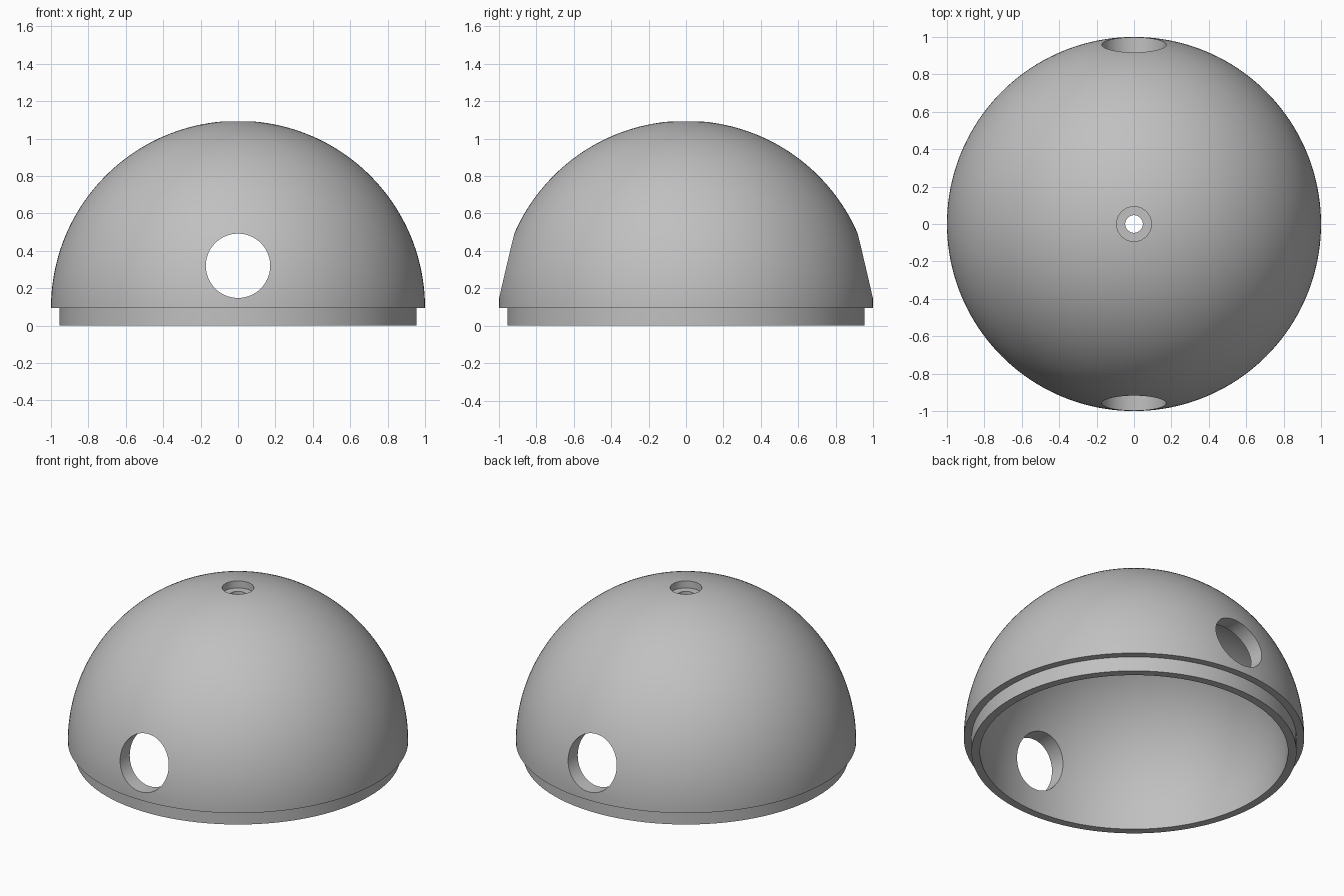
import bpy
import bmesh
from math import sin, cos, asin, pi, radians
from mathutils import Vector

default = bpy.data.objects.get("Cube")
if default:
    bpy.data.objects.remove(default, do_unlink=True)

SEGMENTS = 160
RINGS = 48
BASE = 0.095            # height of the step, centre of the dome
OUTER, INNER = 1.0, 0.905
LIP = 0.955
BORE, RECESS = 0.047, 0.093
RECESS_FLOOR = 1.045
PORT_RADIUS, PORT_Z = 0.172, 0.32


def arc(radius, stop_radius):
    """Quarter arc from the dome's equator up to the given distance from the axis."""
    end = pi / 2 - asin(stop_radius / radius)
    return [(radius * cos(end * i / RINGS), BASE + radius * sin(end * i / RINGS))
            for i in range(RINGS + 1)]


# Plain grey material
grey = bpy.data.materials.new("plain_grey")
colour = (0.53, 0.53, 0.53, 1)
grey.use_nodes = True
grey.diffuse_color = colour
grey.node_tree.nodes["Principled BSDF"].inputs["Base Color"].default_value = colour

# Hollow dome: closed wall section with lip, bore and recess, turned around z
section = [(INNER, 0), (LIP, 0), (LIP, BASE)]
section += arc(OUTER, RECESS)
section += [(RECESS, RECESS_FLOOR), (BORE, RECESS_FLOOR)]
section += reversed(arc(INNER, BORE))

bm = bmesh.new()
verts = [bm.verts.new((r, 0, z)) for r, z in section]
edges = [bm.edges.new((a, b)) for a, b in zip(verts, verts[1:] + verts[:1])]
bmesh.ops.spin(bm, geom=verts + edges, cent=Vector(), axis=(0, 0, 1),
               angle=2 * pi, steps=SEGMENTS, use_merge=True)
bmesh.ops.remove_doubles(bm, verts=bm.verts, dist=0.0001)
bmesh.ops.recalc_face_normals(bm, faces=bm.faces)
mesh = bpy.data.meshes.new("dome_shell")
bm.to_mesh(mesh)
bm.free()
mesh.materials.append(grey)
dome = bpy.data.objects.new("dome_shell", mesh)
bpy.context.collection.objects.link(dome)

# Round side ports drilled straight through from front to back
bpy.ops.mesh.primitive_cylinder_add(vertices=96, radius=PORT_RADIUS, depth=3,
                                    location=(0, 0, PORT_Z),
                                    rotation=(pi / 2, 0, 0))
drill = bpy.context.object
drill.name = "port_cutter"
drill.hide_render = True
drill.data.materials.append(grey)

bpy.ops.object.select_all(action="DESELECT")
dome.select_set(True)
bpy.context.view_layer.objects.active = dome
cut = dome.modifiers.new("ports", "BOOLEAN")
cut.operation = "DIFFERENCE"
cut.solver = "EXACT"
cut.object = drill
bpy.ops.object.modifier_apply(modifier=cut.name)
bpy.data.objects.remove(drill, do_unlink=True)

# Smooth walls with crisp rims
bpy.ops.object.shade_smooth_by_angle(angle=radians(30))
